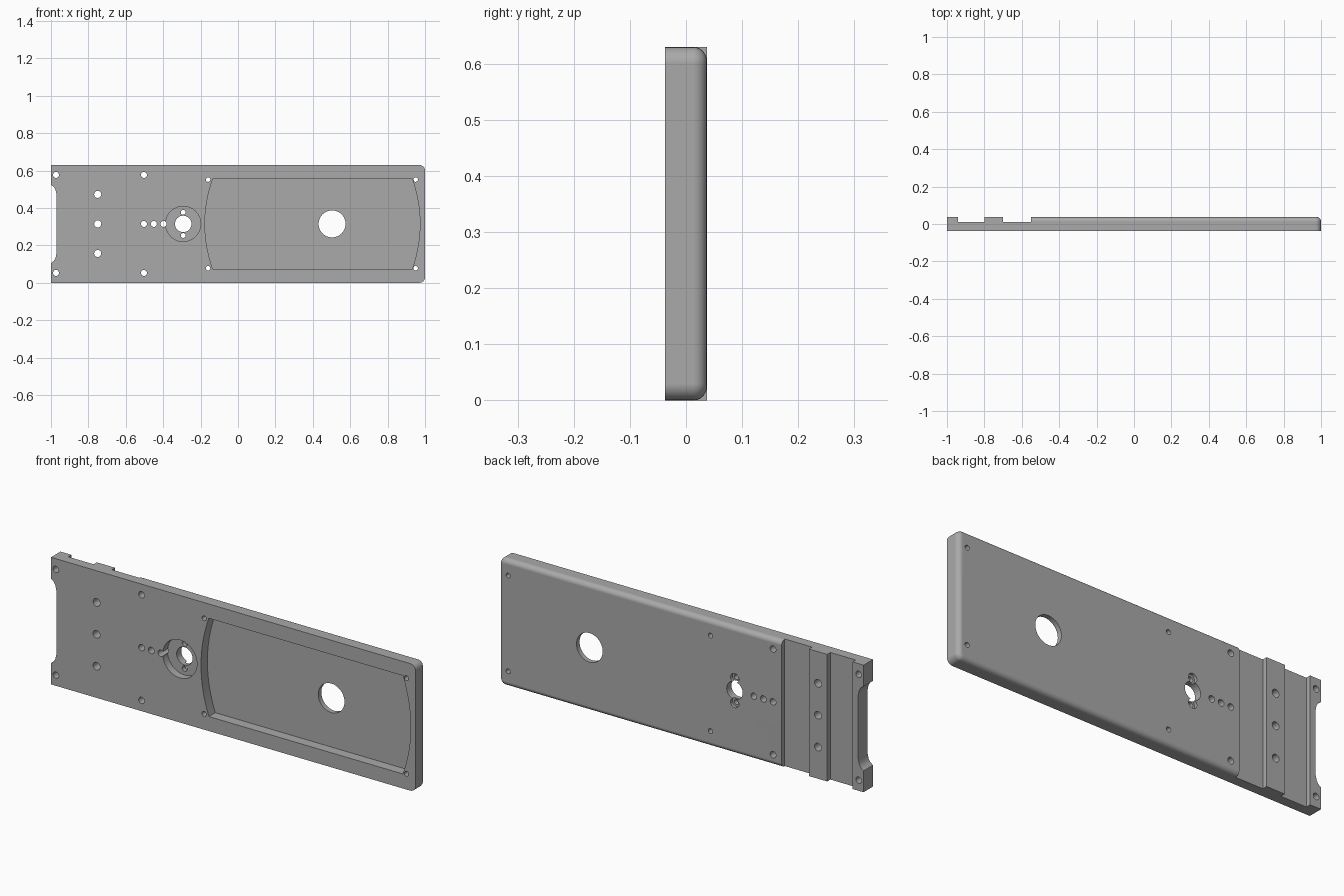
import bpy, bmesh, math
from mathutils import Vector

if "Cube" in bpy.data.objects:
    bpy.data.objects.remove(bpy.data.objects["Cube"])

W, H, T = 1.0, 0.63, 0.037      # half length, height, half thickness
MID = H / 2

metal = bpy.data.materials.new("grey_metal")
metal.use_nodes = True
grey = (0.4, 0.4, 0.4, 1)
metal.diffuse_color = grey
metal.node_tree.nodes["Principled BSDF"].inputs["Base Color"].default_value = grey


def prism(name, points, direction):
    """Solid made by sweeping a flat outline along a direction."""
    bm = bmesh.new()
    face = bm.faces.new([bm.verts.new(p) for p in points])
    grown = bmesh.ops.extrude_face_region(bm, geom=[face])["geom"]
    bmesh.ops.translate(bm, vec=direction,
                        verts=[v for v in grown if isinstance(v, bmesh.types.BMVert)])
    bmesh.ops.recalc_face_normals(bm, faces=bm.faces)
    mesh = bpy.data.meshes.new(name)
    bm.to_mesh(mesh)
    bm.free()
    mesh.materials.append(metal)
    obj = bpy.data.objects.new(name, mesh)
    bpy.context.collection.objects.link(obj)
    return obj


def outline_cutter(outline, y0, y1):
    return prism("cutter", [(x, y0, z) for x, z in outline], (0, y1 - y0, 0))


def round_cutter(x, z, r, y0=-0.1, y1=0.1, n=32):
    ring = [(x + r * math.cos(math.tau * i / n), z + r * math.sin(math.tau * i / n))
            for i in range(n)]
    return outline_cutter(ring, y0, y1)


def bow(x, z0, z1, bulge, n=16):
    """Shallow bowed side, bulging in x between two heights."""
    return [(x + bulge * (1 - (2 * i / n - 1) ** 2), z0 + (z1 - z0) * i / n)
            for i in range(n + 1)]


# Plate with two grooves across its back
G = 0.012
section = [(-W, -T), (W, -T), (W, T), (-0.55, T), (-0.55, G), (-0.70, G),
           (-0.70, T), (-0.80, T), (-0.80, G), (-0.94, G), (-0.94, T), (-W, T)]
plate = prism("mounting_plate", [(x, y, 0) for x, y in section], (0, 0, H))

# Rounded end corners, then rounded back rim on the long section
bm = bmesh.new()
bm.from_mesh(plate.data)
corners = [e for e in bm.edges if all(v.co.x > W - 0.001 for v in e.verts)
           and abs(e.verts[0].co.y - e.verts[1].co.y) > T]
bmesh.ops.bevel(bm, geom=corners, offset=0.03, segments=6, profile=0.5, affect='EDGES')
rim = [e for e in bm.edges
       if all(v.co.y > T - 0.001 and v.co.x > -0.56 for v in e.verts)
       and max(v.co.x for v in e.verts) > -0.5]
bmesh.ops.bevel(bm, geom=rim, offset=0.024, segments=6, profile=0.5, affect='EDGES')
bm.to_mesh(plate.data)
bm.free()

# Bowed front pocket
cutters = [outline_cutter(bow(0.93, 0.072, 0.559, 0.043) + bow(-0.134, 0.559, 0.072, -0.043),
                          -0.1, 0.013)]
# Notch in the end
curve = [(-1.0, 0.209), (-0.985, 0.198), (-0.976, 0.183), (-0.97, 0.157)]
notch = [(-1.1, MID + 0.209)] + [(x, MID + d) for x, d in curve]
notch += [(x, 2 * MID - z) for x, z in reversed(notch)]
cutters.append(outline_cutter(notch, -0.1, 0.1))

# Hub recess, bore and its two screw holes, sunk from the back
HUB = -0.293
cutters.append(round_cutter(HUB, MID, 0.094, -0.1, 0.0, 48))
cutters.append(round_cutter(HUB, MID, 0.044))
for side in (-1, 1):
    z = MID + side * 0.062
    cutters.append(round_cutter(HUB, z, 0.013))
    cutters.append(round_cutter(HUB, z, 0.023, T - 0.015, 0.1))

# Large opening in the pocket floor
cutters.append(round_cutter(0.503, MID, 0.072, n=48))

# Screw holes: position along plate, offset from the middle, radius
for x, dz, r in [(-0.973, 0.262, 0.016), (-0.75, 0.158, 0.019), (-0.503, 0.262, 0.016),
                 (-0.16, 0.237, 0.012), (0.95, 0.237, 0.012)]:
    for side in (-1, 1):
        cutters.append(round_cutter(x, MID + side * dz, r, n=20))
for x, r in [(-0.75, 0.019), (-0.503, 0.016), (-0.45, 0.016), (-0.398, 0.016)]:
    cutters.append(round_cutter(x, MID, r, n=20))

# Cut everything out of the plate
bpy.ops.object.select_all(action='DESELECT')
bpy.context.view_layer.objects.active = plate
plate.select_set(True)
for cutter in cutters:
    cut = plate.modifiers.new("cut", 'BOOLEAN')
    cut.operation, cut.solver, cut.object = 'DIFFERENCE', 'EXACT', cutter
    bpy.ops.object.modifier_apply(modifier=cut.name)
    bpy.data.objects.remove(cutter)

bpy.ops.object.shade_smooth_by_angle(angle=math.radians(30))
weighted = plate.modifiers.new("even_shading", 'WEIGHTED_NORMAL')
weighted.keep_sharp = True
